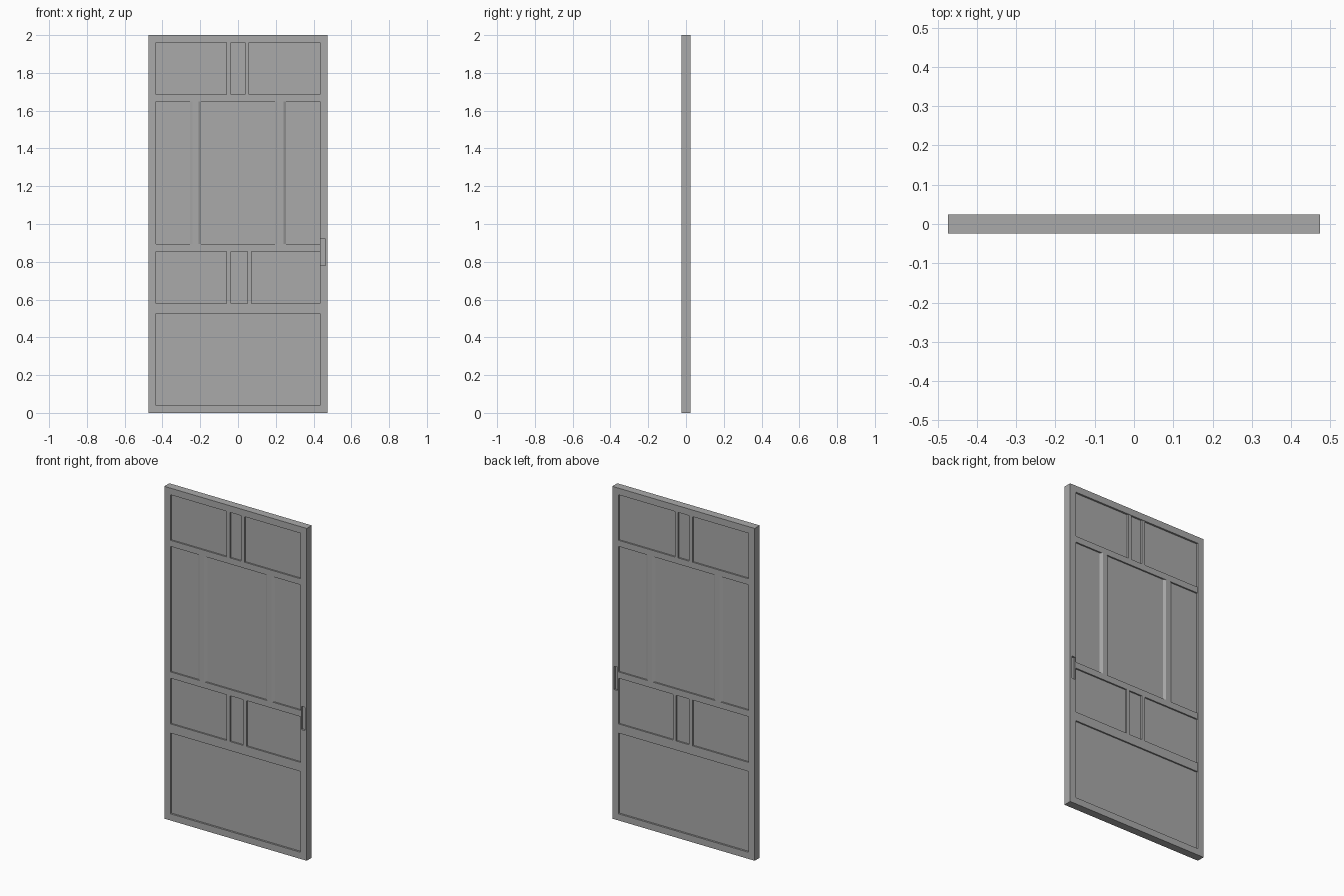
import bpy, bmesh

cube = bpy.data.objects.get("Cube")
if cube:
    bpy.data.objects.remove(cube)

grey = bpy.data.materials.new("plain grey")
grey.use_nodes = True
colour = (0.4, 0.4, 0.4, 1)
grey.diffuse_color = colour
grey.node_tree.nodes["Principled BSDF"].inputs["Base Color"].default_value = colour

W, H = 0.474, 2.0                          # half width and height
IN = 0.04                                  # frame width
FRAME, RAIL, PANEL = 0.024, 0.022, 0.013   # half depths


def prism(name, outline, half):
    """Extrude an (x, z) outline from -half to half in y."""
    bm = bmesh.new()
    front, back = [[bm.verts.new((x, y, z)) for x, z in outline]
                   for y in (-half, half)]
    bm.faces.new(front)
    bm.faces.new(back)
    for i in range(len(outline)):
        j = (i + 1) % len(outline)
        bm.faces.new((front[i], front[j], back[j], back[i]))
    bmesh.ops.recalc_face_normals(bm, faces=bm.faces)
    mesh = bpy.data.meshes.new(name)
    bm.to_mesh(mesh)
    bm.free()
    mesh.materials.append(grey)
    obj = bpy.data.objects.new(name, mesh)
    bpy.context.collection.objects.link(obj)
    return obj


def box(name, x0, x1, z0, z1, half):
    return prism(name, [(x0, z0), (x1, z0), (x1, z1), (x0, z1)], half)


# Frame of four flat members, mitred at the corners
inner = W - IN
outside = [(-W, 0), (W, 0), (W, H), (-W, H)]
inside = [(-inner, IN), (inner, IN), (inner, H - IN), (-inner, H - IN)]
members = {}
for i, name in enumerate(("bottom_frame", "left_frame", "top_frame", "right_frame")):
    j = (i + 1) % 4
    members[name] = prism(name, [outside[i], outside[j], inside[j], inside[i]], FRAME)

# Recessed pulls, cut into both faces of the left member
for side in (-1, 1):
    cutter = box("pull_cutter", 0.438, 0.462, 0.78, 0.92, 0.02)
    cutter.location.y = side * 0.033
    cutter.hide_render = True
    cutter.hide_viewport = True
    cut = members["left_frame"].modifiers.new("pull", "BOOLEAN")
    cut.object = cutter
    cut.solver = "EXACT"

# Thin panel filling the frame
box("door_panel", -inner, inner, IN, H - IN, PANEL)

# Cross rails
for name, z0, z1 in (("lower_rail", 0.525, 0.58), ("middle_rail", 0.855, 0.893),
                     ("upper_rail", 1.648, 1.685)):
    box(name, -inner, inner, z0, z1, RAIL)

# Narrow pairs of upright bars in the two short bands
for band, x, z0, z1 in (("middle", 0.05, 0.58, 0.855), ("top", 0.037, 1.685, 1.96)):
    box(band + "_bar_right", -0.06, -0.037, z0, z1, RAIL)
    box(band + "_bar_left", x, x + 0.022, z0, z1, RAIL)

# Wide bars with gently sloping sides in the tall band
for name, x in (("tall_bar_right", -0.225), ("tall_bar_left", 0.225)):
    bar = box(name, x - 0.03, x + 0.03, 0.893, 1.648, PANEL)
    bm = bmesh.new()
    bm.from_mesh(bar.data)
    for face in [f for f in bm.faces if abs(f.normal.y) > 0.9]:
        sign = 1 if face.normal.y > 0 else -1
        top = bmesh.ops.extrude_face_region(bm, geom=[face])["geom"]
        bmesh.ops.delete(bm, geom=[face], context="FACES_ONLY")
        for v in [g for g in top if isinstance(g, bmesh.types.BMVert)]:
            v.co.y = sign * RAIL
            v.co.x = x + (v.co.x - x) * 0.5
    bm.to_mesh(bar.data)
    bm.free()
